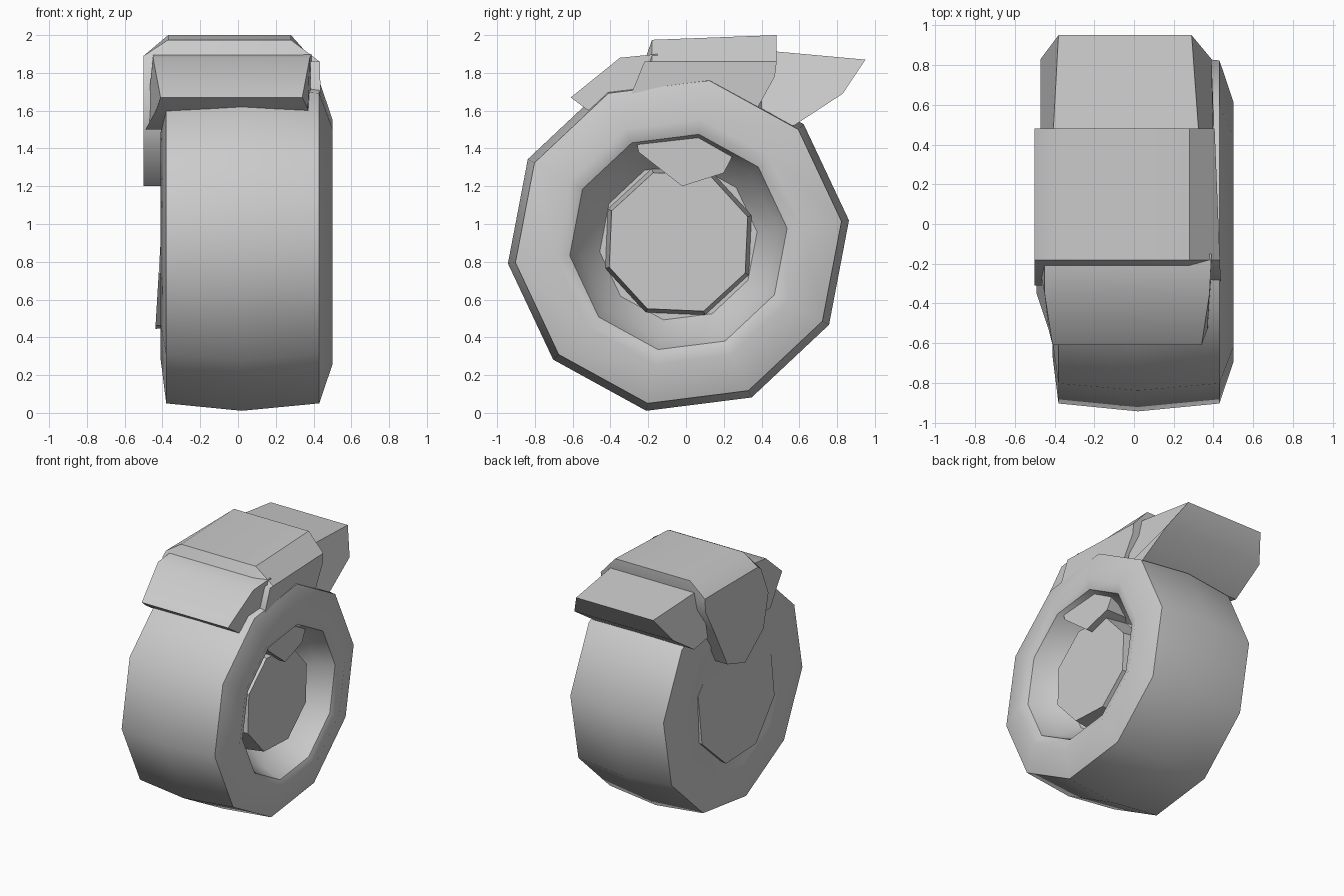
import bpy, bmesh
from math import sin, cos, radians, tau

cube = bpy.data.objects.get("Cube")
if cube:
    bpy.data.objects.remove(cube, do_unlink=True)

grey = bpy.data.materials.new("plain_grey")
grey.use_nodes = True
colour = (0.6, 0.6, 0.6, 1)
grey.diffuse_color = colour
grey.node_tree.nodes["Principled BSDF"].inputs["Base Color"].default_value = colour

CENTRE_Y, CENTRE_Z = -0.04, 0.905


def loft(name, rings):
    """Skin closed rings of points, capping both ends."""
    bm = bmesh.new()
    loops = [[bm.verts.new(p) for p in ring] for ring in rings]
    n = len(loops[0])
    for a, b in zip(loops, loops[1:]):
        for i in range(n):
            j = (i + 1) % n
            bm.faces.new((a[i], a[j], b[j], b[i]))
    bm.faces.new(loops[0])
    bm.faces.new(loops[-1])
    bmesh.ops.recalc_face_normals(bm, faces=bm.faces)
    mesh = bpy.data.meshes.new(name)
    bm.to_mesh(mesh)
    bm.free()
    mesh.materials.append(grey)
    obj = bpy.data.objects.new(name, mesh)
    bpy.context.collection.objects.link(obj)
    bpy.ops.object.select_all(action="DESELECT")
    obj.select_set(True)
    bpy.context.view_layer.objects.active = obj
    bpy.ops.object.shade_smooth_by_angle(angle=radians(42))
    return obj


def ring(x, radius, sides, phase, tilt=0):
    """Regular polygon round the wheel axle, optionally leaning in x."""
    points = []
    for i in range(sides):
        a = radians(phase) + tau * i / sides
        dz = radius * sin(a)
        points.append((x + tilt * dz, CENTRE_Y + radius * cos(a), CENTRE_Z + dz))
    return points


def block(name, rows):
    """Solid from a side outline; each row gives y, z, and the two x limits."""
    return loft(name, [[(r[side], r[0], r[1]) for r in rows] for side in (2, 3)])


# Ten-sided tyre: flat disc on one side, rounded lip and groove on the other
tyre_profile = [(-0.395, 0.58), (-0.41, 0.63), (-0.38, 0.87), (0.02, 0.91),
                (0.43, 0.87), (0.5, 0.66), (0.47, 0.58), (0.34, 0.53), (0.2, 0.42)]
loft("tyre", [ring(x, r, 10, 7.2) for x, r in tyre_profile])

# Tapered eight-sided hub with a leaning outer cap
loft("hub", [ring(-0.41, 0.49, 8, 20, 0.06), ring(0.37, 0.39, 8, 20)])

# Saddle cover with chamfered shoulders and side flaps
outline = [(-0.18, 1.975), (0.48, 2.0), (0.47, 1.78), (0.37, 1.6), (0.2, 1.27),
           (-0.02, 1.2), (-0.25, 1.38), (-0.31, 1.64), (-0.22, 1.86)]
stations = [(-0.5, 1.89, 0), (-0.37, 2, 0), (0.28, 2, 0), (0.425, 1.86, -0.04)]
loft("saddle_cover", [[(x + skew * y, y, min(z, top)) for y, z in outline]
                      for x, top, skew in stations])

# Front and rear boxes on the cover
block("front_box", [(-0.15, 1.9, -0.45, 0.39), (-0.35, 1.88, -0.45, 0.38),
                    (-0.61, 1.67, -0.41, 0.34), (-0.53, 1.61, -0.43, 0.37),
                    (-0.35, 1.5, -0.49, 0.4), (-0.15, 1.5, -0.49, 0.4)])
block("rear_box", [(0.4, 1.92, -0.41, 0.33), (0.95, 1.87, -0.38, 0.29),
                   (0.83, 1.69, -0.47, 0.39), (0.57, 1.52, -0.47, 0.4),
                   (0.4, 1.55, -0.47, 0.4)])
